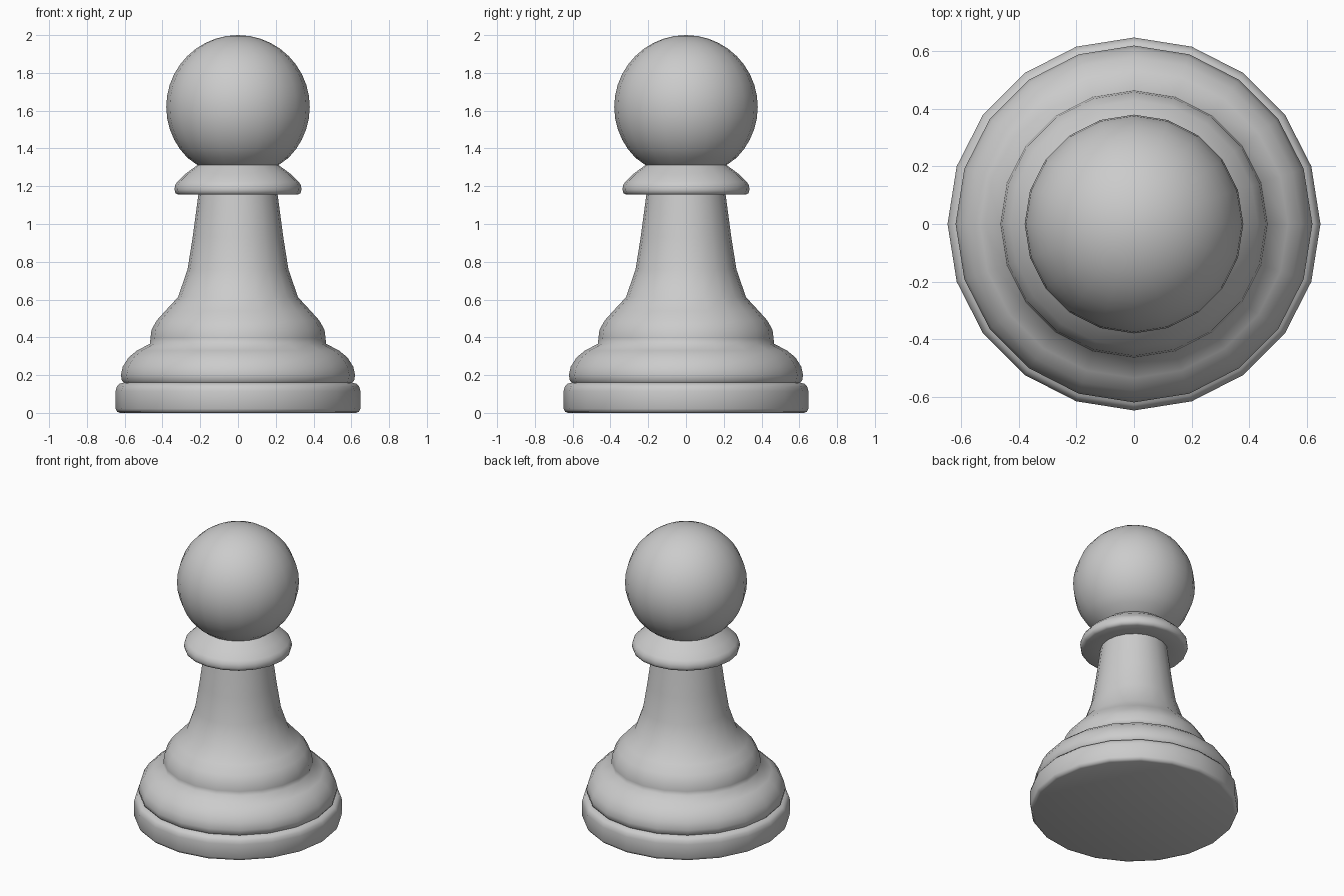
import bpy, bmesh
from math import sin, cos, pi, radians, asin

if "Cube" in bpy.data.objects:
    bpy.data.objects.remove(bpy.data.objects["Cube"])

SIDES = 20


def lathe(name, profile, sharp=50):
    """Revolve (radius, z) points, listed bottom to top, around z."""
    bm = bmesh.new()
    rings = []
    for r, z in profile:
        if r < 1e-5:
            rings.append([bm.verts.new((0, 0, z))] * SIDES)
        else:
            rings.append([bm.verts.new((r * cos(2 * pi * i / SIDES),
                                        r * sin(2 * pi * i / SIDES), z))
                          for i in range(SIDES)])
    for a, b in zip(rings, rings[1:]):
        for i in range(SIDES):
            j = (i + 1) % SIDES
            loop = list(dict.fromkeys((a[i], a[j], b[j], b[i])))
            bm.faces.new(loop)
    mesh = bpy.data.meshes.new(name)
    bm.to_mesh(mesh)
    bm.free()
    obj = bpy.data.objects.new(name, mesh)
    bpy.context.collection.objects.link(obj)
    bpy.ops.object.select_all(action='DESELECT')
    obj.select_set(True)
    bpy.context.view_layer.objects.active = obj
    bpy.ops.object.shade_smooth_by_angle(angle=radians(sharp))
    return obj


# Parts share their end rings, so together they form one closed skin
groove, neck, throat = (0.605, 0.16), (0.21, 1.155), (0.215, 1.312)

# Foot disc with rounded rims
lathe("base", [(0, 0), (0.625, 0), (0.64, 0.006), (0.648, 0.022),
               (0.648, 0.115), (0.642, 0.138), (0.628, 0.154), groove])

# Swelling skirt flowing into the stem
lathe("body", [groove, (0.615, 0.172), (0.62, 0.2), (0.61, 0.245),
               (0.58, 0.293), (0.535, 0.33), (0.466, 0.366), (0.464, 0.395),
               (0.458, 0.44), (0.43, 0.49), (0.385, 0.54), (0.318, 0.612),
               (0.267, 0.76), (0.24, 0.93), (0.22, 1.08), neck], 80)

# Collar with flat underside
lathe("collar", [neck, (0.315, 1.155), (0.331, 1.163), (0.336, 1.18),
                 (0.334, 1.205), (0.32, 1.225), (0.28, 1.264), throat])

# Ball head, cut off where it meets the collar
R, CZ, STEPS = 0.38, 1.62, 16
start = asin((throat[1] - CZ) / R)
arc = [start + (pi / 2 - start) * k / STEPS for k in range(STEPS + 1)]
lathe("head", [throat] + [(R * cos(t), CZ + R * sin(t)) for t in arc[1:]])
